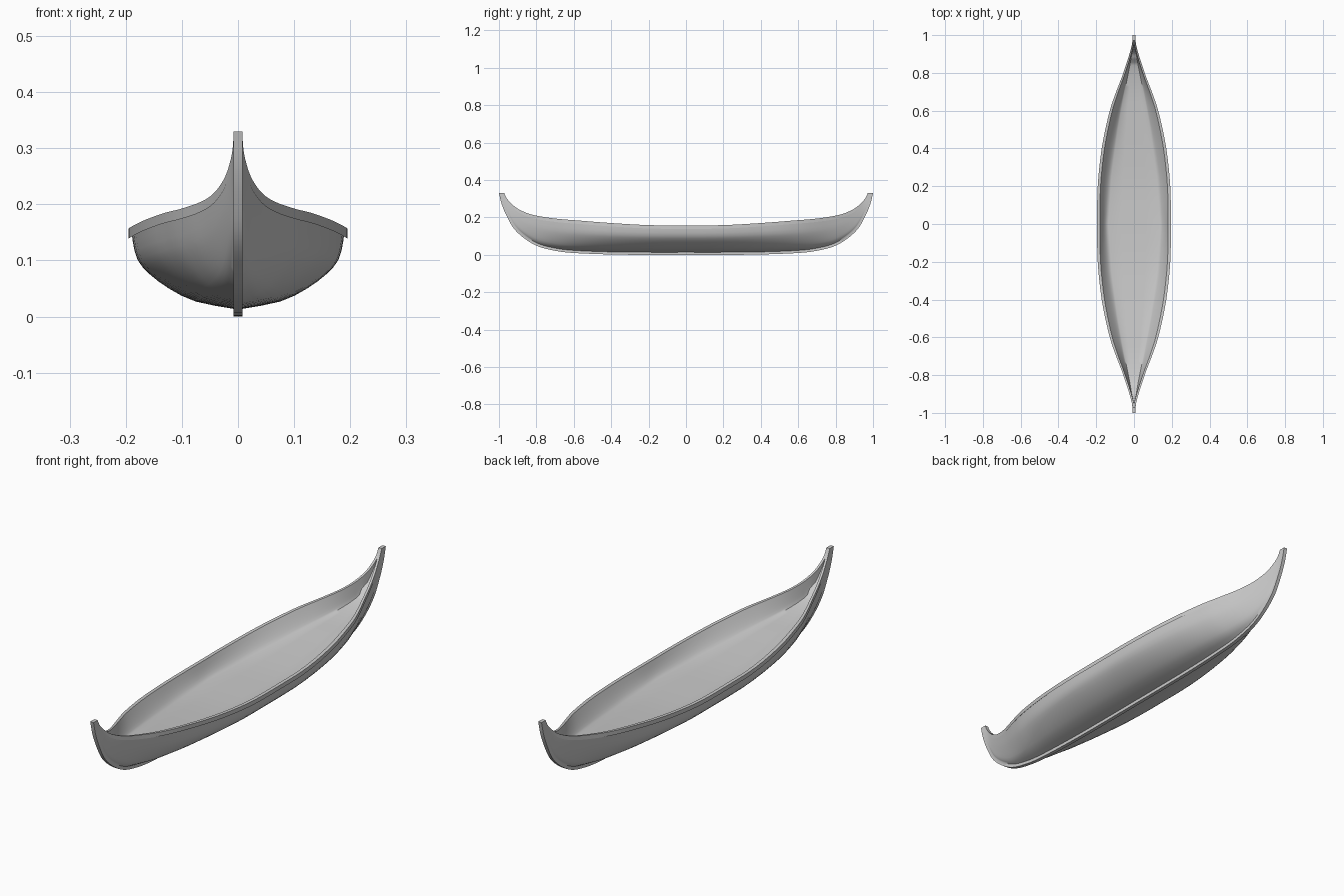
import bpy, bmesh, math
from mathutils import Vector

if "Cube" in bpy.data.objects:
    bpy.data.objects.remove(bpy.data.objects["Cube"])

# Stations from midship to stem: keel y, keel z, sheer y, sheer z, half beam
STATIONS = [
    (0, 0, 0, .157, .19), (.2, 0, .2, .159, .187), (.4, .002, .4, .17, .166),
    (.6, .010, .58, .184, .13), (.7, .022, .68, .192, .1), (.79, .045, .77, .204, .067),
    (.86, .085, .84, .220, .043), (.92, .14, .9, .247, .024), (.96, .21, .94, .28, .013),
    (.985, .27, .96, .305, .009), (1, .33, .972, .33, .008)]
# Midship section: fraction of beam, fraction of height
SECTION = [(.0, 0), (.37, .09), (.63, .25), (.82, .43), (.94, .61), (.985, .83), (1, 1)]
# Floor: distance from midship, half width
FLOOR = [(0, .135), (.26, .118), (.5, .085), (.7, .05), (.85, .02), (.98, 0)]


def spline(pts, steps):
    out = []
    for i in range(len(pts) - 1):
        p1, p2 = pts[i], pts[i + 1]
        p0 = pts[i - 1] if i else [2 * a - b for a, b in zip(p1, p2)]
        p3 = pts[i + 2] if i + 2 < len(pts) else [2 * b - a for a, b in zip(p1, p2)]
        for k in range(steps):
            t = k / steps
            out.append([.5 * (2 * b + (c - a) * t + (2*a - 5*b + 4*c - d) * t*t
                              + (3*b - a - 3*c + d) * t**3)
                        for a, b, c, d in zip(p0, p1, p2, p3)])
    out.append(list(pts[-1]))
    return out


def floor_half_width(y):
    for (a, wa), (b, wb) in zip(FLOOR, FLOOR[1:]):
        if y <= b:
            return wa + (wb - wa) * (y - a) / (b - a)
    return 0


def clamp(v):
    return min(1, max(0, v))


def loft(name, rings, angle):
    bm = bmesh.new()
    vs = [[bm.verts.new(p) for p in r] for r in rings]
    n = len(vs[0])
    for a, b in zip(vs, vs[1:]):
        for i in range(n):
            j = (i + 1) % n
            bm.faces.new((a[i], a[j], b[j], b[i]))
    bm.faces.new(vs[0])
    bm.faces.new(vs[-1])
    bmesh.ops.remove_doubles(bm, verts=bm.verts, dist=1e-5)
    bmesh.ops.recalc_face_normals(bm, faces=bm.faces)
    me = bpy.data.meshes.new(name)
    bm.to_mesh(me)
    bm.free()
    ob = bpy.data.objects.new(name, me)
    bpy.context.collection.objects.link(ob)
    bpy.ops.object.select_all(action='DESELECT')
    ob.select_set(True)
    bpy.context.view_layer.objects.active = ob
    bpy.ops.object.shade_smooth_by_angle(angle=math.radians(angle))
    return ob


mirrored = [(-a, b, -c, d, e) for a, b, c, d, e in STATIONS[:0:-1]]
st = spline(mirrored + STATIONS, 4)
sec = spline(SECTION, 2)

rings = []
for i, (yk, zk, ys, zs, b) in enumerate(st):
    # Inward normal of the keel curve
    p, q = st[max(i - 1, 0)], st[min(i + 1, len(st) - 1)]
    t = Vector((q[0] - p[0], q[1] - p[1])).normalized()
    y0, z0 = yk - t.y * .014, min(zk + t.x * .014, zs)
    if abs(yk) > .999:
        z0 = zs

    # Outside: keel strip, planking, rounded gunwale rail
    vee = clamp((abs(yk) - .5) / .45) * .5
    outer = [(.008, yk, zk)]
    for f, g in sec[:-1]:
        f = f * (1 - vee) + g * vee
        outer.append((.008 + max(b - .008, 0) * f, y0 + (ys - y0) * g, z0 + (zs - z0) * g))
    rail = .005 * clamp((b - .06) / .1)
    z_rail = zs - .018 * clamp((zs - z0) / .1)
    outer += [(b + rail, ys, z_rail), (b + rail, ys, zs)]

    # Inside: flat raised floor and hollow walls up to the gunwale
    top = max(b - .01, 0)
    w = min(floor_half_width(abs(ys)), top * .85)
    depth = (.061 if abs(ys) < .86 else .042) * clamp((b - .008) / .015)
    power = 2 - .7 * clamp(abs(ys) / .5)
    inner = [(w * .5, ys, zs - depth)]
    for k in range(7):
        k /= 6
        inner.append((w + (top - w) * k, ys, zs - depth * (1 - k ** power)))

    flip = lambda pts: [(-x, y, z) for x, y, z in pts]
    rings.append(flip(outer)[::-1] + outer + inner[::-1] + flip(inner))
loft("hull", rings, 50)
